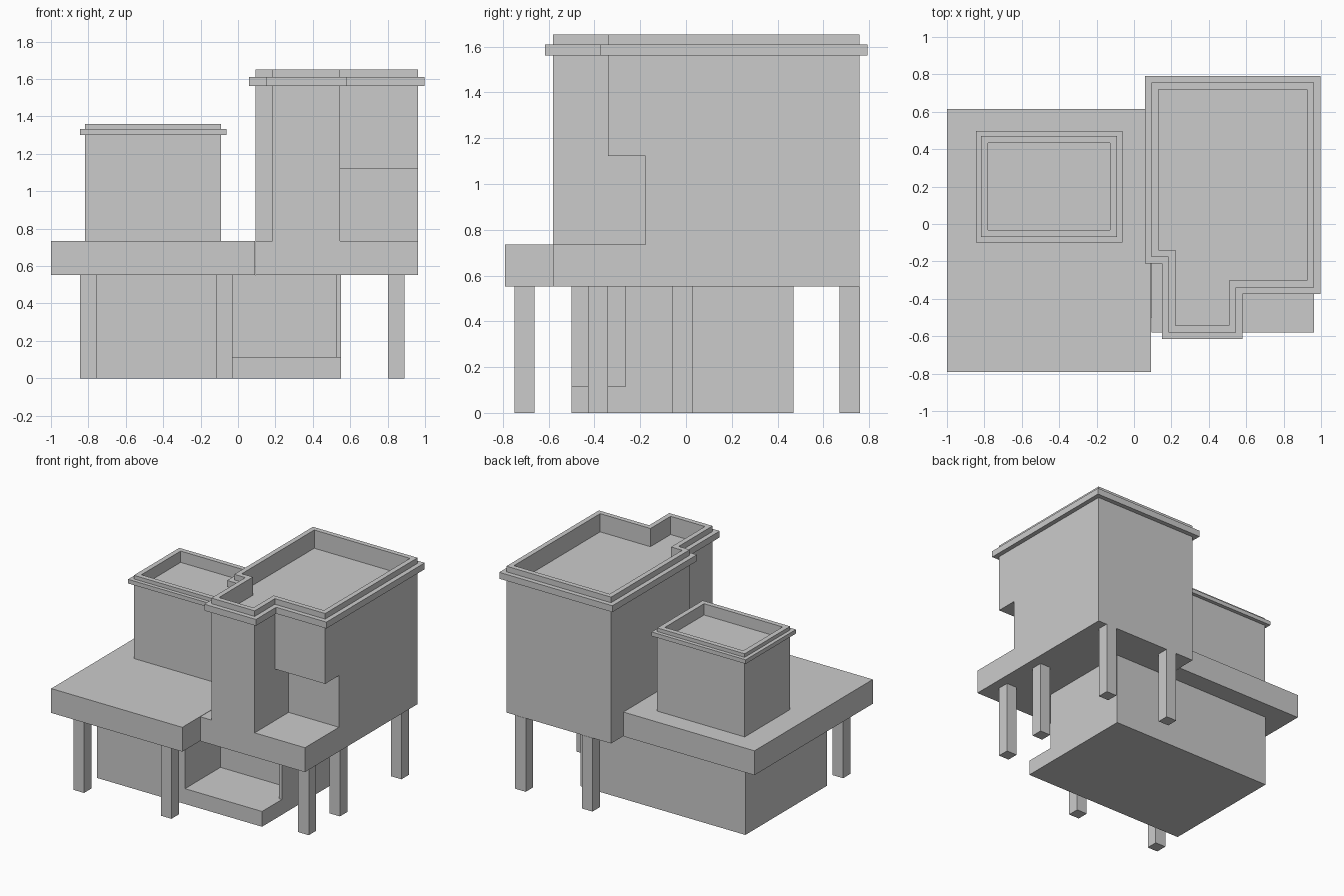
import bpy, bmesh
from mathutils import Vector

if "Cube" in bpy.data.objects:
    bpy.data.objects.remove(bpy.data.objects["Cube"])


def make_object(name, bm):
    bmesh.ops.recalc_face_normals(bm, faces=bm.faces)
    mesh = bpy.data.meshes.new(name)
    bm.to_mesh(mesh)
    bm.free()
    ob = bpy.data.objects.new(name, mesh)
    bpy.context.collection.objects.link(ob)
    return ob


def prism(name, outline, z0, z1):
    bm = bmesh.new()
    face = bm.faces.new([bm.verts.new((x, y, z0)) for x, y in outline])
    top = bmesh.ops.extrude_face_region(bm, geom=[face], use_keep_orig=True)["geom"]
    bmesh.ops.translate(bm, vec=(0, 0, z1 - z0),
                        verts=[v for v in top if isinstance(v, bmesh.types.BMVert)])
    return make_object(name, bm)


def rect(x0, x1, y0, y1):
    return [(x0, y0), (x1, y0), (x1, y1), (x0, y1)]


def box(name, x, y, z):
    return prism(name, rect(*x, *y), *z)


def offset(outline, d):
    """Grow a counter-clockwise right-angled outline by d."""
    result = []
    for i, p in enumerate(outline):
        p = Vector(p)
        a = (p - Vector(outline[i - 1])).normalized()
        b = (Vector(outline[(i + 1) % len(outline)]) - p).normalized()
        result.append(tuple(p + d * Vector((a.y + b.y, -a.x - b.x))))
    return result


def cut(ob, *cutters):
    for cutter in cutters:
        mod = ob.modifiers.new("cut", 'BOOLEAN')
        mod.operation, mod.solver, mod.object = 'DIFFERENCE', 'EXACT', cutter
        cutter.hide_render = True
        with bpy.context.temp_override(object=ob, active_object=ob):
            bpy.ops.object.modifier_apply(modifier=mod.name)
        bpy.data.objects.remove(cutter, do_unlink=True)


def roof_trim(name, outline, width, z0, z1):
    """Projecting band around a wall outline, open towards the wall."""
    bm = bmesh.new()
    loops = [[bm.verts.new((x, y, z)) for x, y in pts] for pts, z in (
        (outline, z0), (offset(outline, width), z0),
        (offset(outline, width), z1), (outline, z1))]
    n = len(outline)
    for a, b in zip(loops, loops[1:]):
        for i in range(n):
            j = (i + 1) % n
            bm.faces.new((a[i], a[j], b[j], b[i]))
    return make_object(name, bm)


# Terrace slab
box("terrace_slab", (-1, 0.09), (-0.79, 0.615), (0.552, 0.735))

# Ground floor with an open porch in its front right corner
ground = box("ground_floor", (-0.823, 0.55), (-0.5, 0.47), (0, 0.552))
cut(ground,
    box("porch_cutter", (-0.09, 0.525), (-0.8, -0.08), (0.115, 0.8)),
    box("porch_side_cutter", (0.4, 0.8), (-0.8, -0.265), (0.115, 0.8)))

# Tall tower: notched front corners, balcony recess and sunken roof
tower_outline = [(0.185, -0.58), (0.545, -0.58), (0.545, -0.34), (0.963, -0.34),
                 (0.963, 0.757), (0.093, 0.757), (0.093, -0.177), (0.185, -0.177)]
tower = box("tower", (0.093, 0.963), (-0.58, 0.757), (0.552, 1.652))
cut(tower,
    box("left_notch_cutter", (-0.2, 0.185), (-0.8, -0.177), (0.735, 2)),
    box("balcony_cutter", (0.545, 1.2), (-0.8, -0.177), (0.735, 1.123)),
    box("right_notch_cutter", (0.545, 1.2), (-0.8, -0.34), (1.0, 2)),
    prism("tower_roof_cutter", offset(tower_outline, -0.037), 1.515, 2))
roof_trim("tower_roof_trim", tower_outline, 0.035, 1.562, 1.61)

# Small roof room
room_outline = rect(-0.817, -0.09, -0.07, 0.47)
room = prism("roof_room", room_outline, 0.735, 1.36)
cut(room, prism("room_roof_cutter", offset(room_outline, -0.037), 1.275, 2))
roof_trim("room_roof_trim", room_outline, 0.028, 1.302, 1.333)

# Support posts
for i, (x, y) in enumerate([(-0.8, -0.705), (-0.073, -0.705), (0.845, -0.385),
                            (0.845, -0.015), (0.845, 0.715), (0.29, 0.715)]):
    box(f"post_{i + 1}", (x - 0.044, x + 0.044), (y - 0.044, y + 0.044), (0, 0.552))
